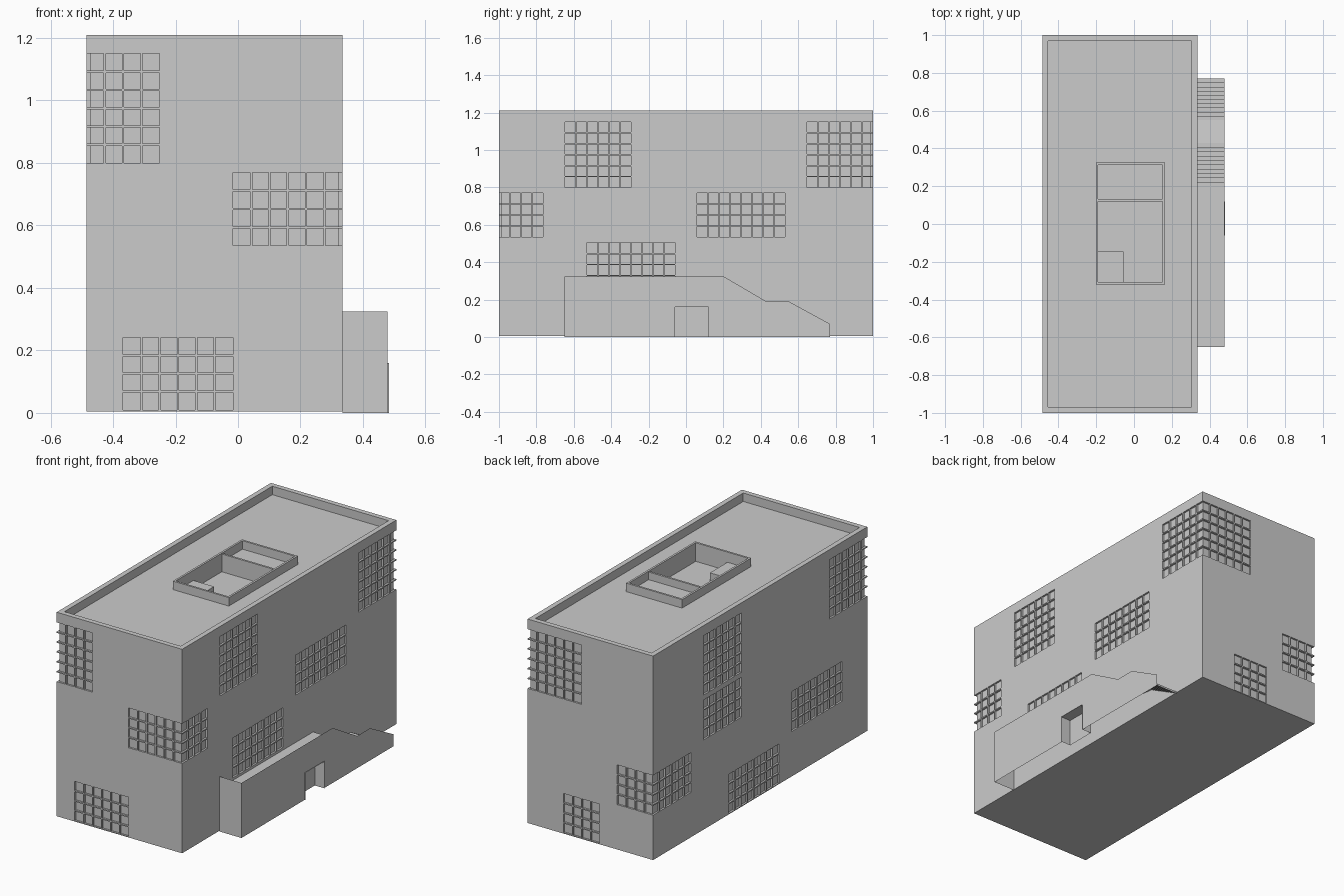
import bpy

if "Cube" in bpy.data.objects:
    bpy.data.objects.remove(bpy.data.objects["Cube"])

X0, X1, Y0, Y1, ZB, ZT = -0.485, 0.335, -1.0, 1.0, 0.005, 1.21
PX, PY = (X1 - X0) / 14, (Y1 - Y0) / 34      # facade module widths
DEPTH, BAR = 0.011, 0.007                    # window recess, bar thickness


def mesh_object(name, verts, faces):
    me = bpy.data.meshes.new(name)
    me.from_pydata(verts, [], faces)
    me.update()
    ob = bpy.data.objects.new(name, me)
    bpy.context.collection.objects.link(ob)
    return ob


CUBE = [(0, 1, 3, 2), (4, 6, 7, 5), (0, 4, 5, 1), (2, 3, 7, 6), (0, 2, 6, 4), (1, 5, 7, 3)]


def boxes(name, specs):
    """One object out of several boxes (x0, x1, y0, y1, z0, z1)."""
    verts, faces = [], []
    for a, b, c, d, e, f in specs:
        n = len(verts)
        verts += [(x, y, z) for x in (a, b) for y in (c, d) for z in (e, f)]
        faces += [tuple(n + i for i in q) for q in CUBE]
    return mesh_object(name, verts, faces)


def cut(target, spec):
    cutter = boxes("cutter", [spec])
    cutter.hide_render = True
    mod = target.modifiers.new("cut", 'BOOLEAN')
    mod.operation, mod.solver, mod.object = 'DIFFERENCE', 'EXACT', cutter
    bpy.context.view_layer.objects.active = target
    bpy.ops.object.modifier_apply(modifier=mod.name)
    bpy.data.objects.remove(cutter)


def strip(name, yz, xa, xb):
    """Folded sheet: open profile in y/z swept along x."""
    n = len(yz)
    verts = [(xa, y, z) for y, z in yz] + [(xb, y, z) for y, z in yz]
    return mesh_object(name, verts, [(i, i + 1, n + i + 1, n + i) for i in range(n - 1)])


# Main block with sunken roof and roof-light pit
building = boxes("building", [(X0, X1, Y0, Y1, ZB, ZT)])
cut(building, (X0 + .03, X1 - .03, Y0 + .03, Y1 - .03, 1.16, 1.4))
cut(building, (-.19, .152, -.308, .12, 1.10, 1.4))

# Windows: first column, last column, storey
LEVELS = [(.01, .242, 4), (.27, .505, 4), (.535, .77, 4), (.80, 1.15, 6)]
WINDOWS = {
    "front": [(0, 4, 3), (8, 14, 2), (2, 8, 0)],
    "back": [(8, 14, 3), (6, 10, 0), (0, 4, 1)],
    "right": [(0, 4, 2), (6, 12, 3), (18, 26, 2), (28, 34, 3), (8, 16, 1)],
    "left": [(28, 34, 1), (20, 26, 3), (20, 26, 2), (14, 22, 0), (4, 12, 1), (0, 6, 3)],
}


def on_face(face, u0, u1, z0, z1, out):
    """Box lying in the facade, reaching `out` past it."""
    if face == "front":
        return (u0, u1, Y0 - out, Y0 + DEPTH, z0, z1)
    if face == "back":
        return (u0, u1, Y1 - DEPTH, Y1 + out, z0, z1)
    if face == "right":
        return (X1 - DEPTH, X1 + out, u0, u1, z0, z1)
    return (X0 - out, X0 + DEPTH, u0, u1, z0, z1)


for face, items in WINDOWS.items():
    base, pitch, count = (X0, PX, 14) if face in ("front", "back") else (Y0, PY, 34)
    bars = []
    for c0, c1, level in items:
        z0, z1, rows = LEVELS[level]
        u0, u1 = base + c0 * pitch, base + c1 * pitch
        ext0, ext1 = (.05 if c0 == 0 else 0), (.05 if c1 == count else 0)
        cut(building, on_face(face, u0 - ext0, u1 + ext1, z0, z1, .05))
        for i in range(c0 + 1, c1):
            u = base + i * pitch
            bars.append(on_face(face, u - BAR / 2, u + BAR / 2, z0, z1, 0))
        for j in range(1, rows):
            z = z0 + (z1 - z0) * j / rows
            bars.append(on_face(face, u0, u1, z - BAR / 2, z + BAR / 2, 0))
    boxes(face + "_window_bars", bars)

# Roof-light curb, divider and the box in the pit
boxes("roof_light_curb", [
    (-.202, -.19, -.32, .325, 1.15, ZT), (.152, .164, -.32, .325, 1.15, ZT),
    (-.19, .152, -.32, -.308, 1.15, ZT), (-.19, .152, .313, .325, 1.15, ZT),
    (-.19, .152, .12, .132, 1.10, 1.205)])
boxes("pit_box", [(-.19, -.055, -.308, -.145, 1.09, 1.15)])

# Entrance terrace: outer rail wall with door notch, end wall
XW = 0.478
rail = [(-.65, 0), (-.06, 0), (-.06, .16), (.12, .16), (.12, 0), (.77, 0),
        (.77, .07), (.55, .19), (.43, .19), (.2, .325), (-.65, .325)]
mesh_object("terrace_wall", [(XW, y, z) for y, z in rail], [tuple(range(len(rail)))])
strip("terrace_end_wall", [(-.65, 0), (-.65, .325)], X1, XW)


# Two flights, landing and deck as one folded sheet
def flight(ya, za, yb, zb, n=10):
    pts = []
    for i in range(n):
        y, z = ya + (yb - ya) * i / n, za + (zb - za) * (i + 1) / n
        pts += [(y, z), (ya + (yb - ya) * (i + 1) / n, z)]
    return pts


strip("terrace_stairs", [(.77, 0)] + flight(.77, 0, .55, .12)
      + flight(.43, .12, .2, .255) + [(-.65, .255)], X1, XW)

# Door recess
DB, DF = 0.418, 0.483
strip("door_reveal", [(-.06, 0), (-.06, .16), (.12, .16), (.12, 0)], DB, DF)
mesh_object("door", [(DB, -.06, 0), (DB, .12, 0), (DB, .12, .16), (DB, -.06, .16)], [(0, 1, 2, 3)])
